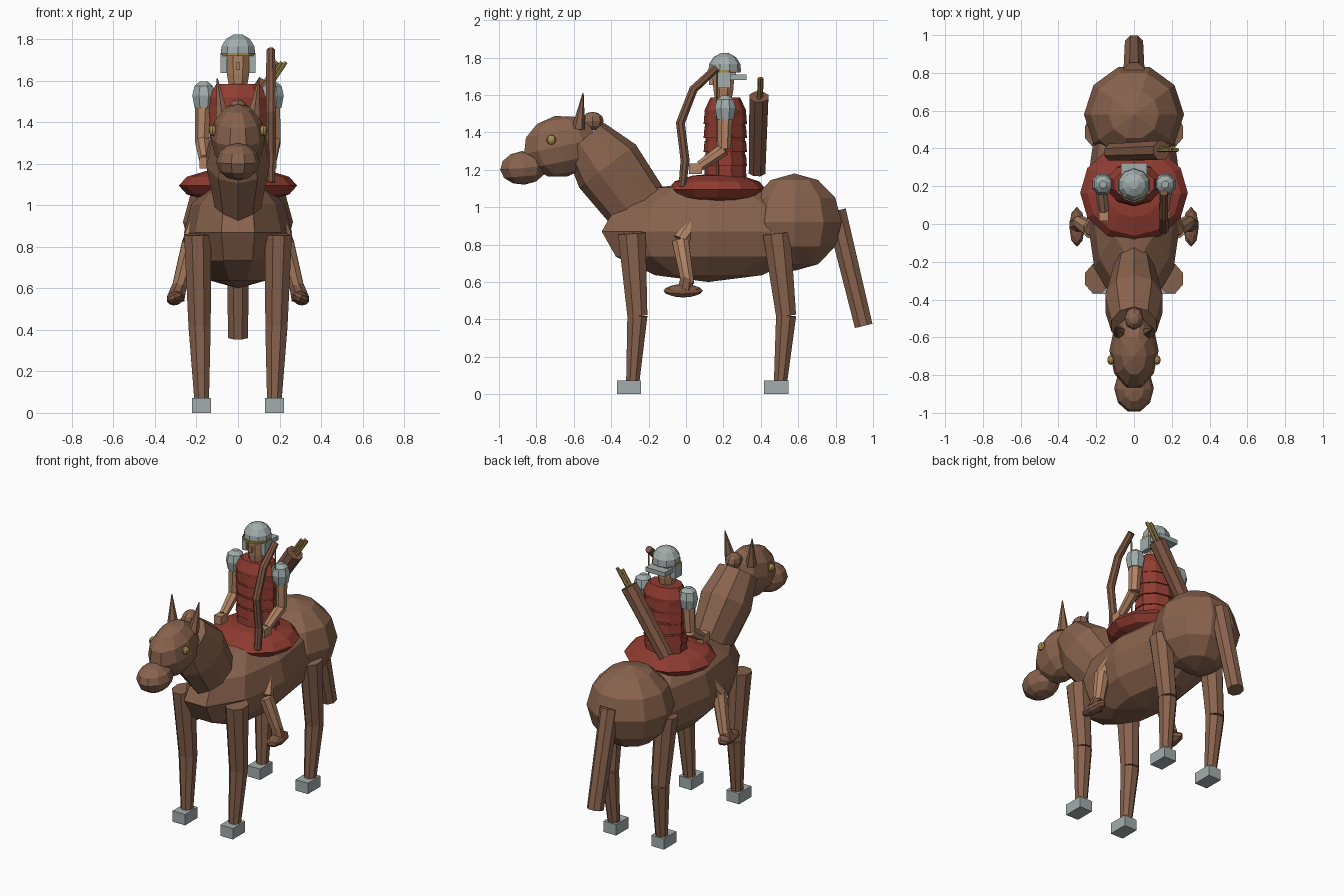
import bpy, bmesh, math
from mathutils import Vector, Matrix

if "Cube" in bpy.data.objects:
    bpy.data.objects.remove(bpy.data.objects["Cube"])


def material(name, rgb):
    m = bpy.data.materials.new(name)
    m.use_nodes = True
    col = (*rgb, 1)
    m.diffuse_color = col
    m.node_tree.nodes["Principled BSDF"].inputs["Base Color"].default_value = col
    return m


BROWN = material("horse_brown", (0.25, 0.125, 0.075))
LEATHER = material("leather_brown", (0.21, 0.095, 0.058))
RED = material("cloth_red", (0.28, 0.045, 0.03))
STEEL = material("steel_grey", (0.36, 0.42, 0.41))
GOLD = material("gold", (0.38, 0.26, 0.07))
SKIN = material("skin_tan", (0.45, 0.235, 0.13))


def finish(name, bm, mat):
    bmesh.ops.recalc_face_normals(bm, faces=bm.faces)
    me = bpy.data.meshes.new(name)
    bm.to_mesh(me)
    bm.free()
    me.materials.append(mat)
    ob = bpy.data.objects.new(name, me)
    bpy.context.collection.objects.link(ob)
    return ob


def ball(name, mat, centre, radii, seg=10, rings=6, tilt=0, roll=0):
    """Ellipsoid with its poles on z and a vertex column facing the front."""
    bm = bmesh.new()
    bmesh.ops.create_uvsphere(bm, u_segments=seg, v_segments=rings, radius=1)
    mat4 = (Matrix.Translation(centre) @ Matrix.Rotation(roll, 4, "Y")
            @ Matrix.Rotation(tilt, 4, "X") @ Matrix.Diagonal((*radii, 1))
            @ Matrix.Rotation(math.pi / 2, 4, "Z"))
    bmesh.ops.transform(bm, matrix=mat4, verts=bm.verts)
    return finish(name, bm, mat)


def box(name, mat, centre, size):
    bm = bmesh.new()
    bmesh.ops.create_cube(bm, size=1)
    bmesh.ops.transform(bm, matrix=Matrix.Translation(centre) @ Matrix.Diagonal((*size, 1)),
                        verts=bm.verts)
    return finish(name, bm, mat)


def tube(name, mat, points, radii, n=8):
    """Loft through points; a radius is a number or (across, deep)."""
    pts = [Vector(p) for p in points]
    bm = bmesh.new()
    rings = []
    for i, (p, r) in enumerate(zip(pts, radii)):
        d = (pts[min(i + 1, len(pts) - 1)] - pts[max(i - 1, 0)]).normalized()
        u = Vector((1, 0, 0)) - d * d.x
        u.normalize()
        v = d.cross(u)
        a, b = r if isinstance(r, tuple) else (r, r)
        turn = [math.tau * (k + 0.5) / n for k in range(n)]
        rings.append([bm.verts.new(p + u * a * math.cos(t) + v * b * math.sin(t)) for t in turn])
    for lo, hi in zip(rings, rings[1:]):
        for k in range(n):
            bm.faces.new((lo[k], lo[(k + 1) % n], hi[(k + 1) % n], hi[k]))
    bm.faces.new(rings[0])
    bm.faces.new(rings[-1])
    return finish(name, bm, mat)


SIDES = (("left", 1), ("right", -1))

# Horse body, neck and head
ball("horse_barrel", BROWN, (0, 0.12, 0.87), (0.26, 0.6, 0.27))
ball("horse_rump", BROWN, (0, 0.58, 0.92), (0.265, 0.265, 0.26))
tube("horse_neck", BROWN,
     [(0, -0.25, 0.99), (0, -0.42, 1.22), (0, -0.54, 1.37)],
     [(0.11, 0.17), (0.16, 0.19), (0.125, 0.13)], 10)
ball("horse_head", BROWN, (0, -0.67, 1.325), (0.13, 0.21, 0.165), tilt=0.2)
ball("horse_muzzle", BROWN, (0, -0.87, 1.21), (0.105, 0.13, 0.09), tilt=0.08)
ball("horse_forelock", BROWN, (0, -0.5, 1.46), (0.05, 0.06, 0.05), 8)
tube("horse_tail", BROWN, [(0, 0.8, 0.98), (0, 0.95, 0.365)], [0.06, 0.052], 8)

# Ears, eyes, legs and hooves
for side, s in SIDES:
    tube(f"{side}_ear", BROWN, [(s * 0.075, -0.575, 1.42), (s * 0.1, -0.55, 1.61)],
         [0.036, 0.003], 6)
    ball(f"{side}_eye", GOLD, (s * 0.122, -0.72, 1.36), (0.02, 0.026, 0.026), 8)
    for end, top, knee, foot, hoof in (("front", -0.29, -0.26, -0.285, -0.305),
                                       ("hind", 0.485, 0.535, 0.505, 0.482)):
        knee_at = (s * 0.185, knee, 0.42)
        tube(f"{end}_{side}_upper_leg", BROWN, [(s * 0.195, top, 0.86), knee_at],
             [(0.07, 0.08), 0.058])
        tube(f"{end}_{side}_lower_leg", BROWN, [knee_at, (s * 0.175, foot, 0.06)],
             [0.058, 0.038])
        box(f"{end}_{side}_hoof", STEEL, (s * 0.175, hoof, 0.036), (0.092, 0.13, 0.072))

# Saddle cloth
ball("saddle_cloth", RED, (0, 0.165, 1.095), (0.285, 0.262, 0.085), 12)

# Rider torso with overlapping hoops
tube("torso", RED, [(0, 0.21, z) for z in (1.13, 1.3, 1.52, 1.585)],
     [(0.14, 0.115), (0.135, 0.105), (0.15, 0.11), (0.11, 0.08)], 10)
for i in range(4):
    z = 1.22 + i * 0.075
    tube(f"torso_hoop_{i + 1}", RED, [(0, 0.21, z), (0, 0.21, z + 0.06)],
         [(0.146, 0.116), (0.141, 0.111)], 10)

# Rider head and helmet
tube("face", SKIN, [(0, 0.2, 1.56), (0, 0.2, 1.63), (0, 0.2, 1.75)],
     [0.045, 0.058, 0.066], 8)
box("nose", SKIN, (0, 0.134, 1.67), (0.018, 0.02, 0.035))
tube("helmet", STEEL, [(0, 0.207, z) for z in (1.725, 1.765, 1.802, 1.823)],
     [0.087, 0.084, 0.06, 0.022], 10)
tube("helmet_band", GOLD, [(0, 0.203, 1.72), (0, 0.203, 1.734)], [0.089, 0.089], 10)
box("neck_guard", STEEL, (0, 0.28, 1.695), (0.14, 0.085, 0.03))
box("helmet_back", STEEL, (0, 0.252, 1.71), (0.11, 0.03, 0.06))

# Arms, shoulder guards and legs
for side, s in SIDES:
    box(f"{side}_cheek_guard", STEEL, (s * 0.069, 0.2, 1.682), (0.03, 0.075, 0.09))
    tube(f"{side}_shoulder_guard", STEEL,
         [(s * 0.165, 0.21, z) for z in (1.47, 1.53, 1.575, 1.597)],
         [0.048, 0.06, 0.048, 0.02])
    elbow = (s * 0.172, 0.205, 1.31)
    tube(f"{side}_upper_arm", SKIN, [(s * 0.165, 0.21, 1.5), elbow], [0.042, 0.036], 7)
    tube(f"{side}_forearm", SKIN, [elbow, (s * 0.16, 0.075, 1.22)], [0.036, 0.028], 7)
    box(f"{side}_hand", SKIN, (s * 0.16, 0.05, 1.205), (0.05, 0.07, 0.055))
    knee = (s * 0.225, -0.03, 0.82)
    tube(f"{side}_thigh", SKIN, [(s * 0.1, 0.18, 1.12), knee], [0.06, 0.045])
    tube(f"{side}_shin", SKIN, [knee, (s * 0.288, 0.01, 0.59)], [0.048, 0.036])
    tube(f"{side}_boot_cuff", LEATHER, [(s * 0.28, 0.005, 0.62), (s * 0.3, -0.005, 0.55)],
         [0.036, 0.046])
    ball(f"{side}_boot", LEATHER, (s * 0.302, -0.015, 0.553), (0.043, 0.106, 0.034),
         8, 6, roll=s * 0.4)

# Bow with string
bow_path = [(0.158, y, z) for y, z in ((0.165, 1.745), (0.04, 1.63), (-0.03, 1.45),
                                       (-0.005, 1.25), (-0.02, 1.11))]
tube("bow", LEATHER, bow_path, [0.022, 0.025, 0.026, 0.026, 0.022], 8)
tube("bow_string", GOLD, [(0.158, 0.165, 1.74), (0.158, 0.168, 1.17)], [0.005, 0.005], 5)

# Quiver slung across the back, with arrows
low, high = Vector((-0.12, 0.38, 1.19)), Vector((0.145, 0.39, 1.59))
tube("quiver", LEATHER, [low, high], [0.048, 0.055], 8)
along = (high - low).normalized()
for i in range(3):
    shift = Vector((0.02 * (i - 1), 0.012 * (i % 2), 0))
    start = high + shift - along * 0.05
    tube(f"arrow_{i + 1}", GOLD, [start, start + along * 0.17], [0.01, 0.01], 6)
